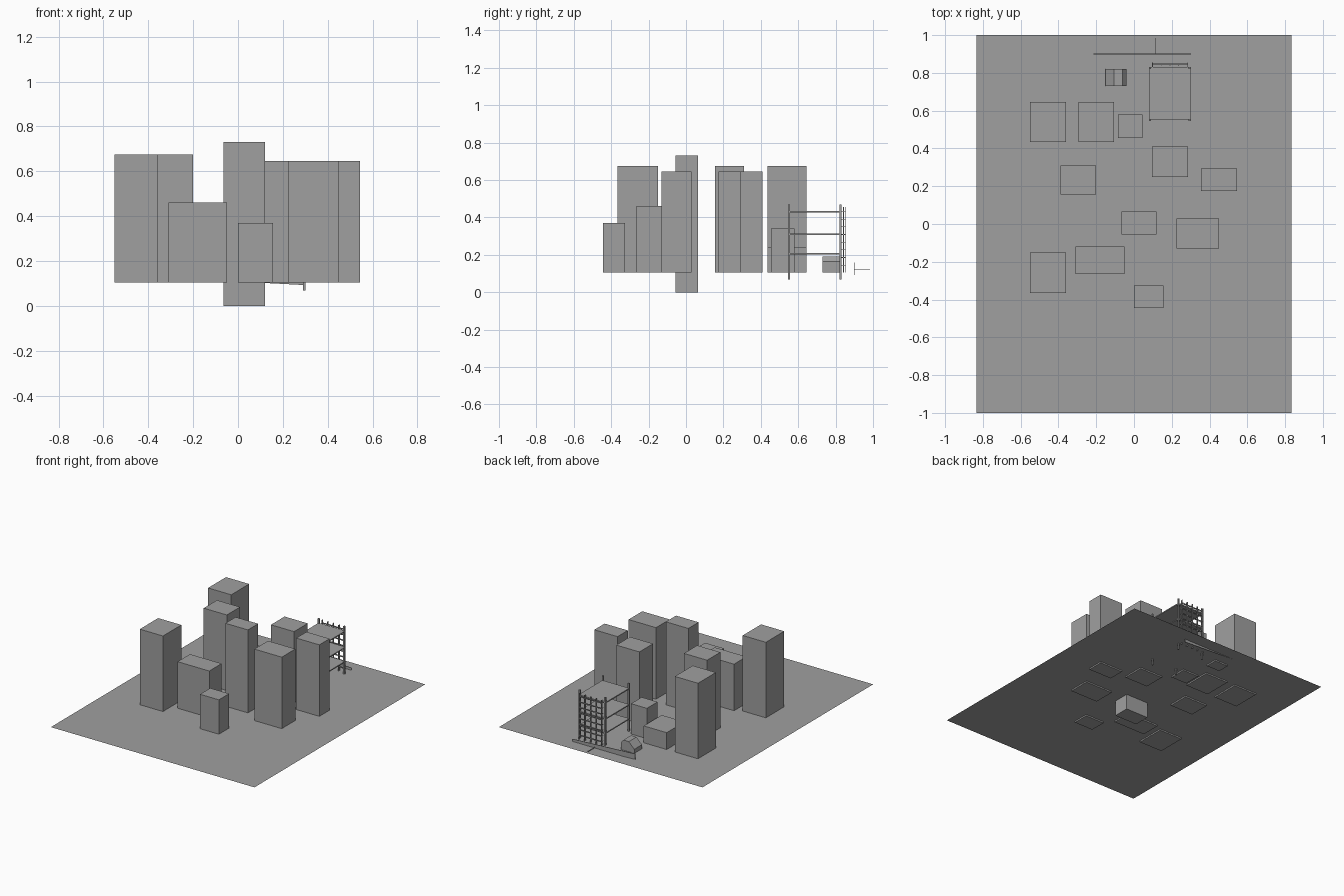
import bpy
import bmesh
import math

if "Cube" in bpy.data.objects:
    bpy.data.objects.remove(bpy.data.objects["Cube"], do_unlink=True)

# One shared concrete colour
grey = bpy.data.materials.new("concrete_grey")
grey.use_nodes = True
colour = (0.35, 0.35, 0.35, 1)
grey.diffuse_color = colour
grey.node_tree.nodes["Principled BSDF"].inputs["Base Color"].default_value = colour

GROUND = 0.115
FOOT = 0.105


def finish(name, bm):
    bmesh.ops.recalc_face_normals(bm, faces=bm.faces)
    mesh = bpy.data.meshes.new(name)
    bm.to_mesh(mesh)
    bm.free()
    mesh.materials.append(grey)
    obj = bpy.data.objects.new(name, mesh)
    bpy.context.collection.objects.link(obj)
    return obj


def add_box(bm, x, y, z):
    """Add a box spanning the given (low, high) ranges."""
    made = bmesh.ops.create_cube(bm, size=1)["verts"]
    for v in made:
        v.co = [r[0] + (c + 0.5) * (r[1] - r[0]) for r, c in zip((x, y, z), v.co)]


def box(name, x, y, z):
    bm = bmesh.new()
    add_box(bm, x, y, z)
    return finish(name, bm)


def around(c, size):
    return (c - size / 2, c + size / 2)


# Ground sheet
bm = bmesh.new()
corners = [(-0.835, -1), (0.835, -1), (0.835, 1), (-0.835, 1)]
bm.faces.new([bm.verts.new((x, y, GROUND)) for x, y in corners])
finish("ground", bm)

# City blocks: x range, y range, top
blocks = {
    "back_right_tower": ((-0.55, -0.36), (0.435, 0.645), 0.675),
    "back_low_block": ((-0.293, -0.105), (0.435, 0.645), 0.24),
    "back_small_block": ((-0.085, 0.045), (0.455, 0.58), 0.34),
    "middle_right_tower": ((-0.39, -0.2), (0.155, 0.31), 0.675),
    "middle_left_tower": ((0.095, 0.285), (0.25, 0.41), 0.645),
    "outer_left_tower": ((0.355, 0.545), (0.175, 0.295), 0.645),
    "front_left_tower": ((0.225, 0.45), (-0.13, 0.03), 0.645),
    "front_wide_block": ((-0.31, -0.05), (-0.265, -0.12), 0.46),
    "front_right_tower": ((-0.55, -0.36), (-0.365, -0.15), 0.675),
    "front_small_block": ((0, 0.155), (-0.445, -0.325), 0.37),
}
for name, (x, y, top) in blocks.items():
    box(name, x, y, (FOOT, top))
box("central_tower", (-0.065, 0.12), (-0.055, 0.065), (0, 0.73))

# Site hut with a sloping side
bm = bmesh.new()
profile = [(-0.15, FOOT), (-0.04, FOOT), (-0.04, 0.165), (-0.06, 0.19), (-0.105, 0.19), (-0.15, 0.145)]
face = bm.faces.new([bm.verts.new((x, 0.73, z)) for x, z in profile])
side = bmesh.ops.extrude_face_region(bm, geom=[face])["geom"]
bmesh.ops.translate(bm, vec=(0, 0.09, 0), verts=[g for g in side if isinstance(g, bmesh.types.BMVert)])
finish("site_hut", bm)

# Unfinished building: corner posts and floor slabs
bm = bmesh.new()
for x in (0.085, 0.295):
    for y in (0.55, 0.825):
        add_box(bm, around(x, 0.011), around(y, 0.011), (0.068, 0.47))
finish("frame_posts", bm)
for i, z in enumerate((0.205, 0.31, 0.43)):
    box(f"floor_slab_{i + 1}", (0.08, 0.3), (0.55, 0.83), around(z, 0.008))

# Scaffold: poles, rails and short ties to the frame
bm = bmesh.new()
for i in range(5):
    x = 0.098 + i * 0.046
    add_box(bm, around(x, 0.004), around(0.851, 0.004), (FOOT, 0.455))
    add_box(bm, around(x, 0.004), around(0.842, 0.004), (FOOT, 0.455))
for i in range(8):
    z = 0.145 + i * 0.041
    for y in (0.842, 0.851):
        add_box(bm, (0.095, 0.285), around(y, 0.003), around(z, 0.004))
    for x in (0.098, 0.282):
        add_box(bm, around(x, 0.003), (0.828, 0.855), around(z, 0.003))
finish("scaffold", bm)

# Slightly tilted site fence
fence = box("site_fence", (-0.257, 0.257), (-0.002, 0.002), (-0.02, 0.02))
fence.location = (0.043, 0.9, 0.126)
fence.rotation_euler.y = math.radians(3)

# Thin rod lying behind the fence
box("loose_rod", around(0.115, 0.004), (0.9, 0.985), around(0.121, 0.004))
